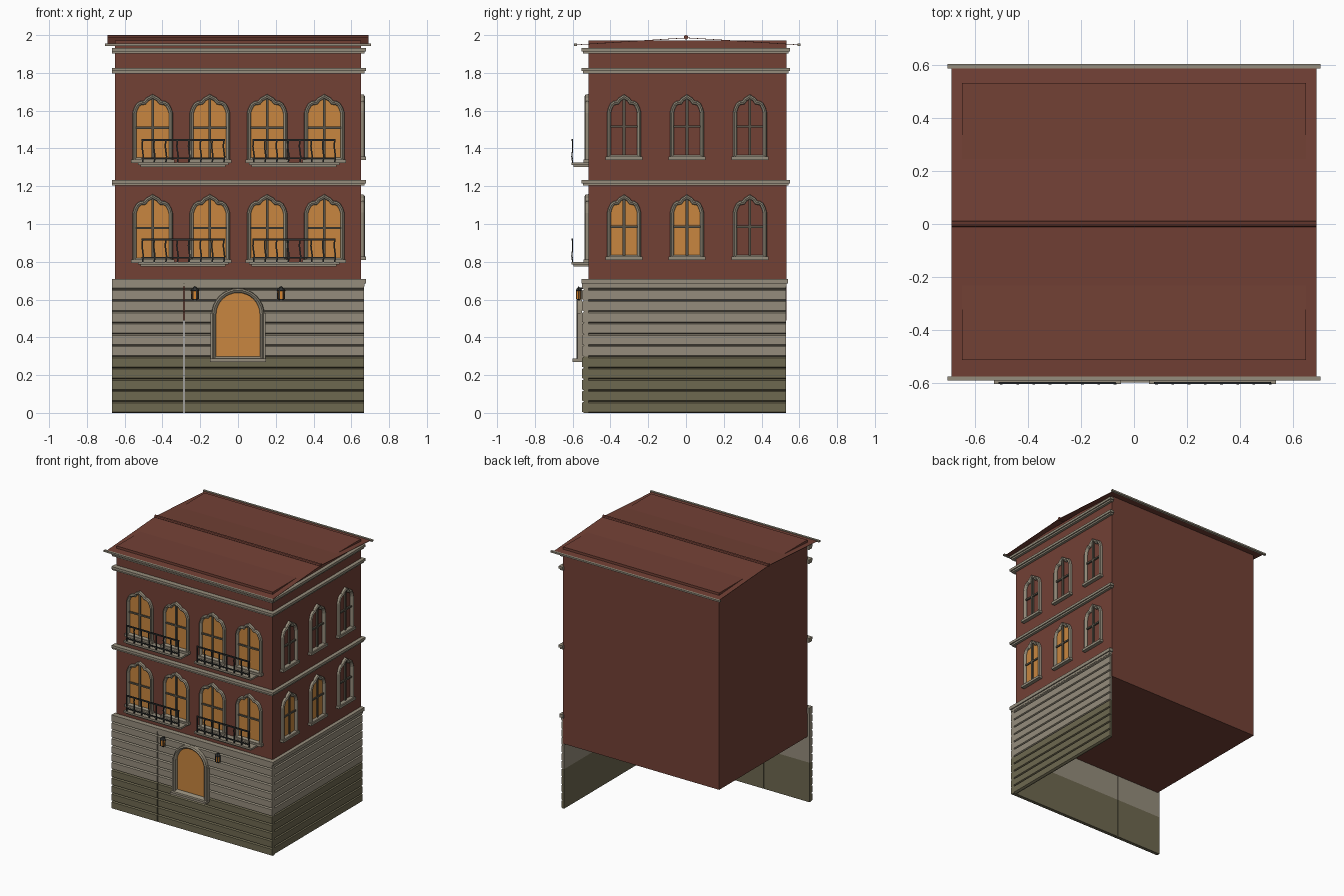
import bpy, bmesh, math
from mathutils import Matrix, Vector

if "Cube" in bpy.data.objects:
    bpy.data.objects.remove(bpy.data.objects["Cube"])


def material(name, r, g, b):
    m = bpy.data.materials.new(name)
    m.use_nodes = True
    m.diffuse_color = (r, g, b, 1)
    m.node_tree.nodes["Principled BSDF"].inputs["Base Color"].default_value = (r, g, b, 1)
    return m


BRICK = material("red brick", 0.17, 0.052, 0.036)
STONE = material("pale stone", 0.30, 0.265, 0.20)
OLIVE = material("olive stone", 0.155, 0.138, 0.08)
GLOW = material("lit window", 0.58, 0.24, 0.05)
IRON = material("dark iron", 0.028, 0.03, 0.03)
BAR = material("window bar", 0.10, 0.088, 0.065)
LAMP = material("lamp glow", 0.72, 0.25, 0.03)

# Parts are made facing -y; SIDE turns them to face +x
FRONT = Matrix.Identity(4)
SIDE = Matrix.Rotation(math.pi / 2, 4, "Z")


def finish(name, bm, mats, matrix=FRONT):
    bmesh.ops.transform(bm, matrix=matrix, verts=bm.verts)
    bmesh.ops.recalc_face_normals(bm, faces=bm.faces)
    mesh = bpy.data.meshes.new(name)
    bm.to_mesh(mesh)
    bm.free()
    for m in mats:
        mesh.materials.append(m)
    ob = bpy.data.objects.new(name, mesh)
    bpy.context.collection.objects.link(ob)
    return ob


def add_loft(bm, rings, wrap=False, index=0):
    """Skin a list of equal point rings; cap the ends or wrap around."""
    loops = [[bm.verts.new(p) for p in ring] for ring in rings]
    n = len(loops[0])
    pairs = list(zip(loops, loops[1:]))
    if wrap:
        pairs.append((loops[-1], loops[0]))
    faces = [bm.faces.new((a[i], a[(i + 1) % n], b[(i + 1) % n], b[i]))
             for a, b in pairs for i in range(n)]
    if not wrap:
        faces += [bm.faces.new(loops[0]), bm.faces.new(loops[-1])]
    for f in faces:
        f.material_index = index


def add_box(bm, x, y, z, index=0):
    add_loft(bm, [[(x[0], y[0], h), (x[1], y[0], h), (x[1], y[1], h), (x[0], y[1], h)]
                  for h in z], index=index)


def box(name, x, y, z, mat, matrix=FRONT):
    bm = bmesh.new()
    add_box(bm, x, y, z)
    return finish(name, bm, [mat], matrix)


def inset(outline, d):
    """Offset a counter-clockwise (x, z) outline inward."""
    pts = [Vector(p) for p in outline]
    result = []
    for i, p in enumerate(pts):
        a = (p - pts[i - 1]).normalized()
        b = (pts[(i + 1) % len(pts)] - p).normalized()
        n = Vector((-a.y - b.y, a.x + b.x)).normalized()
        result.append(p + n * d / max(0.5, n.dot(Vector((-a.y, a.x)))))
    return result


def at_depth(outline, y):
    return [(p[0], y, p[1]) for p in outline]


def mirrored(half):
    return half + [(-x, z) for x, z in reversed(half) if x > 0]


def frame_and_glass(name, outline, width, depth, matrix, lit):
    section = [(0, 0), (0.1, 0.75), (0.45, 1), (0.8, 0.8), (1, 0.4), (1, 0)]
    bm = bmesh.new()
    add_loft(bm, [at_depth(inset(outline, s * width), -d * depth) for s, d in section], wrap=True)
    finish(name + "_frame", bm, [STONE], matrix)
    if lit:
        pane = inset(outline, width * 0.9)
        bm = bmesh.new()
        add_loft(bm, [at_depth(pane, 0), at_depth(pane, -0.004)])
        finish(name + "_glass", bm, [GLOW], matrix)


def window(along, z, half, height, wall, turn, lit):
    shape = [(1, 0), (1, .72), (.93, .79), (.8, .86), (.62, .895), (.45, .9),
             (.32, .945), (.16, .97), (0, 1)]
    outline = mirrored([(x * half, h * height) for x, h in shape])
    m = turn @ Matrix.Translation((along, -wall, z))
    frame_and_glass("window", outline, 0.021, 0.022, m, lit)
    # Window cross bars and sill
    bm = bmesh.new()
    add_box(bm, (-0.007, 0.007), (-0.012, 0), (0.01, height - 0.015))
    add_box(bm, (-half + 0.015, half - 0.015), (-0.012, 0), (height / 2 - 0.006, height / 2 + 0.006))
    finish("window_bars", bm, [BAR], m)
    box("window_sill", (-half - 0.008, half + 0.008), (-0.028, 0), (-0.006, 0.012), STONE, m)


# Main brick body
box("brick_body", (-0.65, 0.65), (-0.515, 0.533), (0.49, 1.972), BRICK)


# Grooved stone base: planks with chamfered front edges
def grooved_wall(name, x, wall, thick, turn):
    bm = bmesh.new()
    step = 0.0595
    for i in range(12):
        lo, hi = i * step, min((i + 1) * step, 0.7)
        prof = [(-wall + thick, lo), (-wall + 0.011, lo), (-wall, lo + 0.006),
                (-wall, hi - 0.006), (-wall + 0.011, hi), (-wall + thick, hi)]
        add_loft(bm, [[(e, y, z) for y, z in prof] for e in x], index=int(i < 5))
    finish(name, bm, [STONE, OLIVE], turn)


grooved_wall("front_base_short", (-0.667, -0.288), 0.55, 0.033, FRONT)
grooved_wall("front_base_long", (-0.283, 0.667), 0.55, 0.033, FRONT)
grooved_wall("side_base", (-0.517, 0.53), 0.667, 0.022, SIDE)


# Stepped bands on the front and the left side
def band(name, z0, z1, x0=-0.667, back=0.55):
    mid = z0 + (z1 - z0) * 0.4
    for z, cut in (((z0, mid), 0.008), ((mid, z1), 0)):
        box(name + "_front", (x0, 0.677 - cut), (-0.552 + cut, -0.51), z, STONE)
        box(name + "_side", (0.645, 0.677 - cut), (-0.51, back - cut), z, STONE)


band("base_ledge", 0.668, 0.71, back=0.54)
band("storey_band", 1.203, 1.234)
band("lower_cornice", 1.797, 1.827)
band("upper_cornice", 1.902, 1.932)

# Shallow roof, ridge roll and eave strips
bm = bmesh.new()
roof = [(-0.582, 1.95), (0.005, 1.987), (0.598, 1.95), (0.598, 1.947), (0.005, 1.984), (-0.582, 1.947)]
add_loft(bm, [[(x, y, z) for y, z in roof] for x in (-0.69, 0.69)])
finish("roof", bm, [BRICK])
bm = bmesh.new()
roll = [(0.012 * math.cos(a * math.pi / 4), 1.988 + 0.012 * math.sin(a * math.pi / 4)) for a in range(8)]
add_loft(bm, [[(x, y, z) for y, z in roll] for x in (-0.69, 0.69)])
finish("roof_ridge", bm, [BRICK])
for y in (-0.584, 0.597):
    box("eave_strip", (-0.705, 0.705), (y - 0.008, y + 0.008), (1.943, 1.955), STONE)

# Windows
for storey, z in enumerate((0.80, 1.33)):
    for i in range(4):
        window(-0.452 + i * 0.303, z, 0.107, 0.358, 0.515, FRONT, True)
    for i in range(3):
        window(-0.328 + i * 0.333, z + 0.015, 0.09, 0.342, 0.65, SIDE, storey == 0 and i < 2)


# Balconies with bellied iron balusters
def balcony(x, z):
    bm = bmesh.new()
    add_box(bm, (x - 0.24, x + 0.24), (-0.606, -0.51), (z + 0.01, z + 0.024))
    add_box(bm, (x - 0.225, x + 0.225), (-0.595, -0.51), (z, z + 0.01))
    finish("balcony_slab", bm, [STONE])
    bm = bmesh.new()
    for h, r in ((0.046, 0.004), (0.142, 0.005)):
        add_box(bm, (x - 0.22, x + 0.22), (-0.606, -0.598), (z + h - r, z + h + r))
    for i in range(8):
        c = x - 0.215 + i * 0.43 / 7
        rings = []
        for h, y, s in ((0.022, -0.6, 0), (0.055, -0.605, 0.004), (0.085, -0.601, 0),
                        (0.11, -0.6, -0.003), (0.14, -0.602, 0)):
            rings.append([(c + s + dx, y + dy, z + h) for dx, dy in
                          ((-0.004, -0.003), (0.004, -0.003), (0.004, 0.003), (-0.004, 0.003))])
        add_loft(bm, rings)
    finish("balcony_railing", bm, [IRON])


for x in (-0.29, 0.297):
    for z in (0.775, 1.302):
        balcony(x, z)

# Arched doorway
arch = [(0.14, 0), (0.14, 0.245)]
arch += [(0.14 * math.cos(a * math.pi / 16), 0.245 + 0.14 * math.sin(a * math.pi / 16)) for a in range(1, 8)]
arch += [(0, 0.385)]
frame_and_glass("door", mirrored(arch), 0.024, 0.03, Matrix.Translation((0, -0.551, 0.275)), True)
box("door_step", (-0.147, 0.147), (-0.6, -0.54), (0.27, 0.287), STONE)
for s in (-1, 1):
    box("door_post", (s * 0.132 - 0.014, s * 0.132 + 0.014), (-0.575, -0.54), (0.287, 0.53), STONE)

# Wall lanterns
for x in (-0.228, 0.228):
    bm = bmesh.new()
    profile = [(0.010, 0.595), (0.016, 0.604), (0.02, 0.645), (0.024, 0.648), (0.012, 0.662), (0.004, 0.668)]
    for i, (a, b) in enumerate(zip(profile, profile[1:])):
        add_loft(bm, [[(x + r * math.cos(k * math.pi / 3), -0.568 + 0.75 * r * math.sin(k * math.pi / 3), z)
                       for k in range(6)] for r, z in (a, b)], index=int(i == 1))
    for k in range(6):
        px, py = x + 0.019 * math.cos(k * math.pi / 3), -0.568 + 0.0145 * math.sin(k * math.pi / 3)
        add_box(bm, (px - 0.003, px + 0.003), (py - 0.002, py + 0.002), (0.602, 0.648))
    add_box(bm, (x - 0.005, x + 0.005), (-0.57, -0.545), (0.655, 0.663))
    finish("wall_lantern", bm, [IRON, LAMP])
